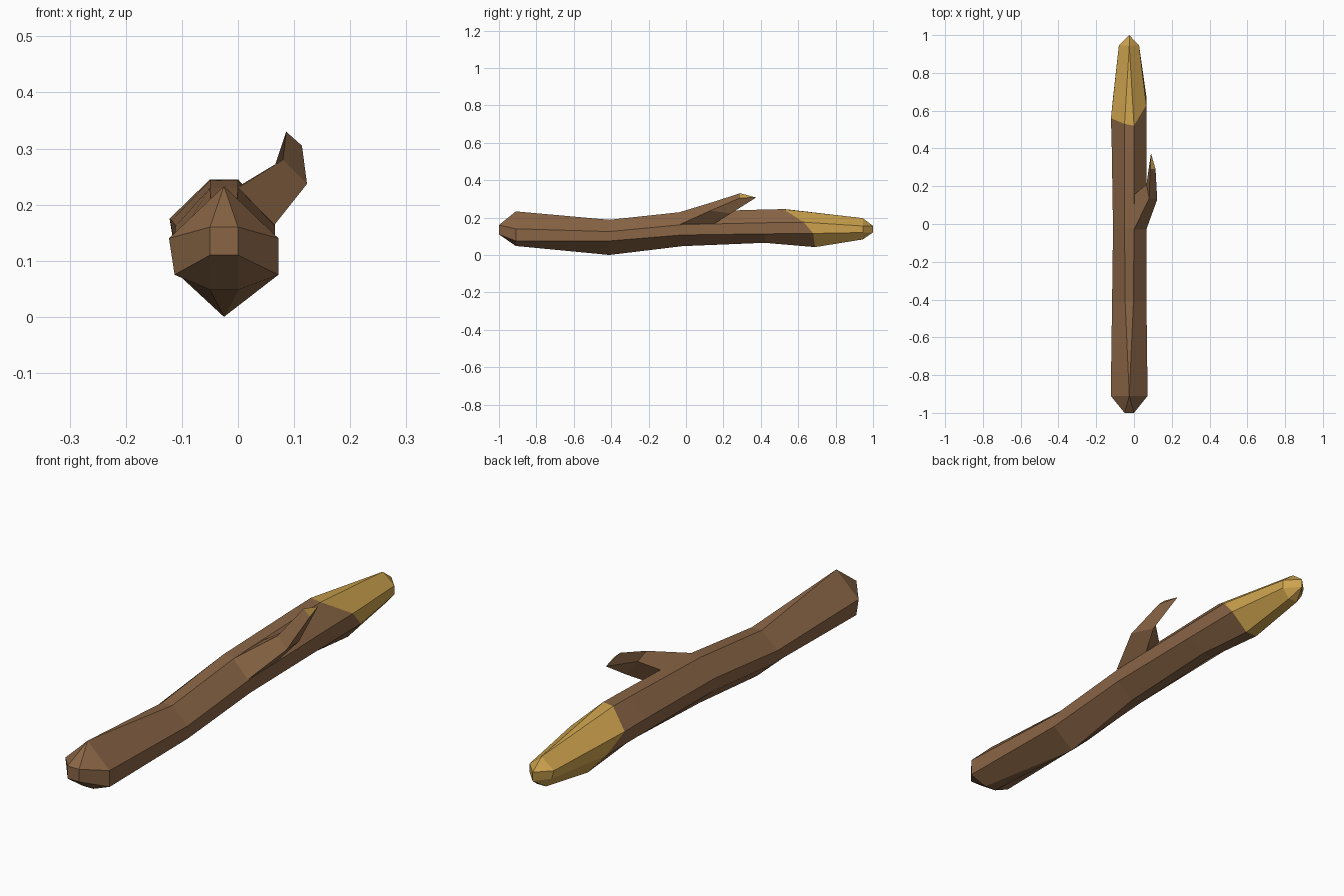
import bpy, bmesh

if "Cube" in bpy.data.objects:
    bpy.data.objects.remove(bpy.data.objects["Cube"])


def material(name, rgb):
    m = bpy.data.materials.new(name)
    m.diffuse_color = (*rgb, 1)
    m.use_nodes = True
    m.node_tree.nodes["Principled BSDF"].inputs["Base Color"].default_value = m.diffuse_color
    return m


BARK = material("brown bark", (0.25, 0.13, 0.06))
WOOD = material("golden bare wood", (0.60, 0.36, 0.075))


def loft(name, rings, is_gold):
    """Skin equal-sized rings, cap both ends, merge coincident points."""
    bm = bmesh.new()
    loops = [[bm.verts.new(p) for p in r] for r in rings]
    n = len(loops[0])
    for k in range(len(loops) - 1):
        a, b = loops[k], loops[k + 1]
        for i in range(n):
            j = (i + 1) % n
            f = bm.faces.new((a[i], a[j], b[j], b[i]))
            f.material_index = int(is_gold(k, i))
    bm.faces.new(loops[0]).material_index = int(is_gold(0, -1))
    bm.faces.new(loops[-1]).material_index = int(is_gold(len(loops) - 2, -1))
    bmesh.ops.remove_doubles(bm, verts=bm.verts, dist=0.0005)
    bmesh.ops.recalc_face_normals(bm, faces=bm.faces)
    me = bpy.data.meshes.new(name)
    bm.to_mesh(me)
    bm.free()
    me.materials.append(BARK)
    me.materials.append(WOOD)
    ob = bpy.data.objects.new(name, me)
    bpy.context.collection.objects.link(ob)
    return ob


def section(y, xl, xr, top, up, low, bottom, wt, wb, dy=(0,) * 8):
    """Eight-sided outline: flat or pointed top and bottom, two points per side."""
    c = -0.025
    pts = [(c - wt, top), (c + wt, top), (xr, up), (xr, low),
           (c + wb, bottom), (c - wb, bottom), (xl + 0.01, low), (xl, up)]
    return [(x, y + d, z) for (x, z), d in zip(pts, dy)]


# Main stick: blunt front end, gentle bends, slanted cut where the bark stops
cut = (0.53, 0.52, 0.63, 0.68, 0.69, 0.69, 0.66, 0.56)
tip_square = [(x, -1, z) for x, z in (
    (-0.05, 0.16), (0, 0.16), (0, 0.16), (0, 0.11),
    (0, 0.11), (-0.05, 0.11), (-0.05, 0.11), (-0.05, 0.16))]
stick = [
    tip_square,
    section(-0.91, -0.123, 0.072, 0.233, 0.14, 0.075, 0.048, 0, 0.025),
    section(-0.41, -0.116, 0.066, 0.188, 0.125, 0.075, 0.0, 0.022, 0),
    section(-0.02, -0.111, 0.066, 0.23, 0.162, 0.107, 0.047, 0.025, 0.02),
    section(0.42, -0.118, 0.065, 0.243, 0.172, 0.113, 0.065, 0.025, 0.022),
    section(0, -0.122, 0.065, 0.245, 0.175, 0.115, 0.042, 0.025, 0.025, cut),
    section(0.945, -0.08, 0.027, 0.197, 0.155, 0.12, 0.083, 0, 0.02),
    [(-0.025, 1, z) for z in (0.155, 0.155, 0.155, 0.12, 0.12, 0.12, 0.12, 0.155)],
]
loft("stick", stick, lambda k, i: k >= 5)

# Side branch: rooted in the stick, with an elbow and a slanted bare tip
branch = [
    [(0, -0.03, 0.23), (0.065, -0.03, 0.164), (0.064, 0.15, 0.166), (0, 0.155, 0.232)],
    [(0.08, 0.135, 0.28), (0.123, 0.13, 0.237), (0.1, 0.24, 0.222), (0.066, 0.21, 0.27)],
    [(0.086, 0.29, 0.33), (0.114, 0.29, 0.305), (0.09, 0.375, 0.307), (0.09, 0.375, 0.307)],
]
loft("side_branch", branch, lambda k, i: k == 1 and i == -1)
